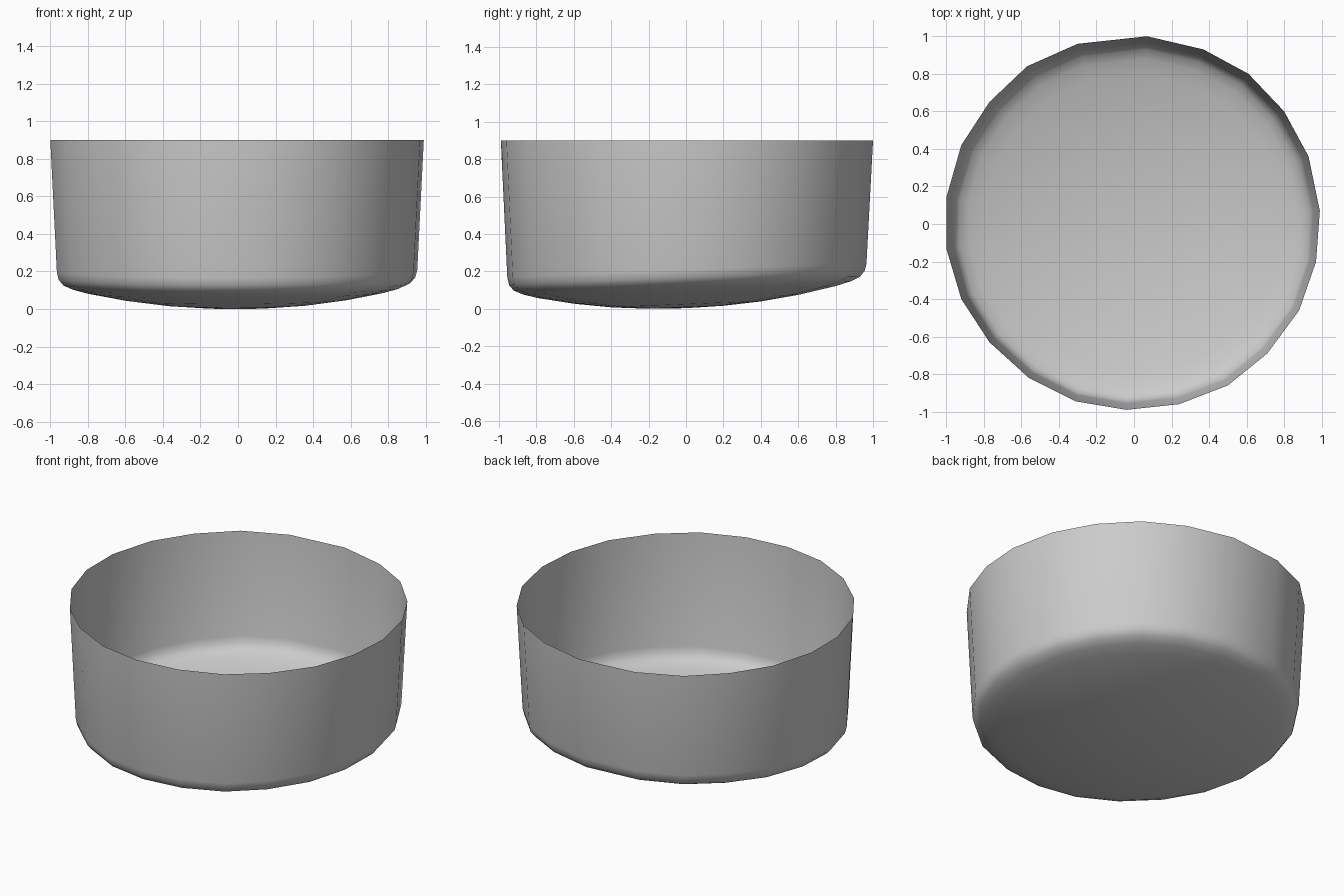
import bpy, bmesh

if "Cube" in bpy.data.objects:
    bpy.data.objects.remove(bpy.data.objects["Cube"])

# Slightly uneven hand-cut outline of the rim, clockwise from the back
RIM = [(.07, 1), (.37, .93), (.61, .8), (.8, .6), (.93, .36), (.99, .07),
       (.97, -.2), (.88, -.46), (.71, -.69), (.5, -.86), (.24, -.96),
       (-.04, -.99), (-.31, -.945), (-.56, -.82), (-.77, -.63), (-.92, -.4),
       (-1, -.13), (-1, .14), (-.92, .42), (-.77, .65), (-.57, .84), (-.3, .96)]
RIM.reverse()

# Section of the bowl: (outline scale, height), the lower part gets tilted
RIM_Z = 0.9
SECTION = [(.965, .205), (.955, .165), (.93, .135), (.88, .112), (.8, .09),
           (.6, .051), (.4, .024), (.2, .009)]
BASE_Z = 0.004


def tilt(x, y, z):
    return (x, y, z + .04 * y + .004 * x)


bm = bmesh.new()
# Level rim, then tilted rings down the wall and across the sagging floor
rings = [[bm.verts.new((x, y, RIM_Z)) for x, y in RIM]]
for s, z in SECTION:
    rings.append([bm.verts.new(tilt(x * s, y * s, z)) for x, y in RIM])
centre = bm.verts.new((0, 0, BASE_Z))

n = len(RIM)
for upper, lower in zip(rings, rings[1:]):
    for i in range(n):
        j = (i + 1) % n
        bm.faces.new((upper[i], lower[i], lower[j], upper[j]))
for i in range(n):
    bm.faces.new((rings[-1][i], centre, rings[-1][(i + 1) % n]))

# Rest the lowest point on the ground
low = min(v.co.z for v in bm.verts)
for v in bm.verts:
    if v not in rings[0]:
        v.co.z -= low
for f in bm.faces:
    f.smooth = True

mesh = bpy.data.meshes.new("bowl")
bm.to_mesh(mesh)
bm.free()
bowl = bpy.data.objects.new("bowl", mesh)
bpy.context.collection.objects.link(bowl)
